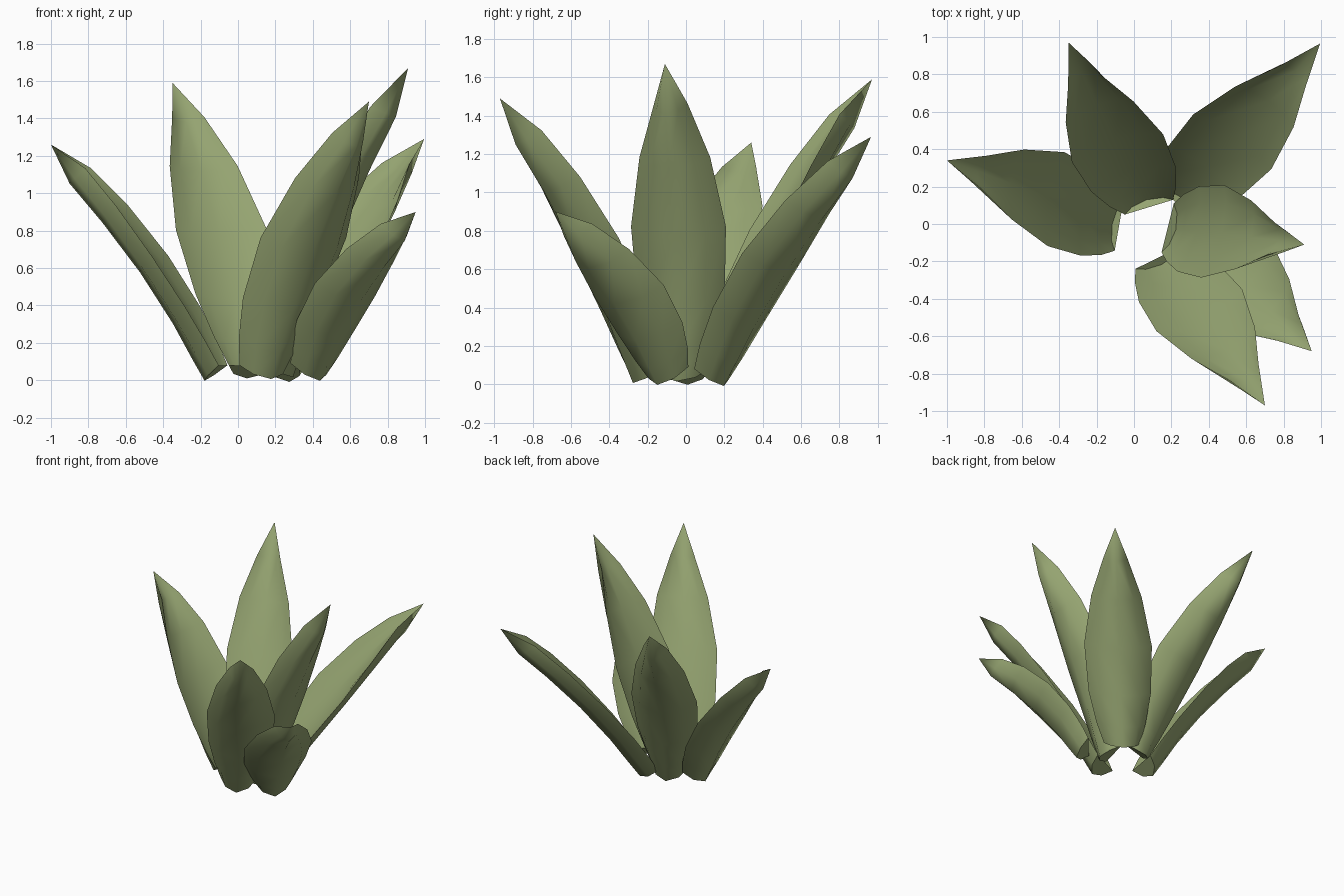
import bpy, bmesh, math
from mathutils import Vector

if "Cube" in bpy.data.objects:
    bpy.data.objects.remove(bpy.data.objects["Cube"])

# One olive green for every leaf
green = bpy.data.materials.new("olive_green")
green.use_nodes = True
colour = (0.30, 0.37, 0.165, 1)
green.diffuse_color = colour
bsdf = green.node_tree.nodes["Principled BSDF"]
bsdf.inputs["Base Color"].default_value = colour
bsdf.inputs["Roughness"].default_value = 0.8

# Rings along a leaf: position, width, underside depth, upward bow
RINGS = [(0, 0.27, 0.13, 0), (0.09, 0.37, 0.14, 0.03), (0.23, 0.47, 0.14, 0.065),
         (0.445, 0.51, 0.14, 0.095), (0.67, 0.38, 0.14, 0.1), (0.85, 0.18, 0.13, 0.08)]
# Cross-section of the underside: across, down; the upper face is a shallower copy
SECTION = [(-1, 0), (-0.65, 0.65), (0, 1), (0.65, 0.65), (1, 0)]
HOLLOW = 0.38


def leaf(name, base, tip, angle):
    """Thick hollowed leaf; angle is the heading of its width in the top plane."""
    base, tip = Vector(base), Vector(tip)
    axis = (tip - base).normalized()
    side = Vector((math.cos(math.radians(angle)), math.sin(math.radians(angle)), 0))
    under = axis.cross(side).normalized()
    if under.z > 0:
        under.negate()
    bm = bmesh.new()
    point = bm.verts.new(tip)
    lower, upper = [], []
    for t, width, depth, bow in RINGS:
        centre = base.lerp(tip, t) - under * bow
        ring = [bm.verts.new(centre + side * (a * width / 2) + under * (d * depth))
                for a, d in SECTION]
        inner = [bm.verts.new(centre + side * (a * width / 2) + under * (d * depth * HOLLOW))
                 for a, d in SECTION[1:-1]]
        lower.append(ring)
        upper.append([ring[0]] + inner + [ring[-1]])
    # Underside and upper face, each running into the tip
    for rows in (lower, upper):
        for low, high in zip(rows, rows[1:]):
            for i in range(len(SECTION) - 1):
                bm.faces.new((low[i], high[i], high[i + 1], low[i + 1]))
        for a, b in zip(rows[-1], rows[-1][1:]):
            bm.faces.new((a, point, b))
    # Flat heel closing the foot
    bm.faces.new(lower[0])
    bmesh.ops.recalc_face_normals(bm, faces=bm.faces)
    for face in bm.faces:
        face.smooth = True
    # Crisp rims and heel
    for ring, after in zip(lower, lower[1:] + [[point] * len(SECTION)]):
        for k in (0, -1):
            bm.edges.get((ring[k], after[k])).smooth = False
    for a, b in zip(lower[0], lower[0][1:]):
        bm.edges.get((a, b)).smooth = False
    mesh = bpy.data.meshes.new(name)
    bm.to_mesh(mesh)
    bm.free()
    mesh.materials.append(green)
    bpy.context.collection.objects.link(bpy.data.objects.new(name, mesh))


# Rosette of six leaves
leaf("right_leaf", (-0.08, -0.01, 0.08), (-1, 0.34, 1.26), 80)
leaf("back_right_leaf", (0.08, 0.09, 0.08), (-0.35, 0.97, 1.59), 17)
leaf("back_left_leaf", (0.22, 0.12, 0.08), (0.995, 0.965, 1.29), -35)
leaf("tall_left_leaf", (0.18, -0.02, 0.07), (0.91, -0.11, 1.67), 76)
leaf("short_front_leaf", (0.37, -0.09, 0.09), (0.95, -0.68, 0.9), 49)
leaf("front_leaf", (0.13, -0.18, 0.08), (0.7, -0.97, 1.49), 26)
